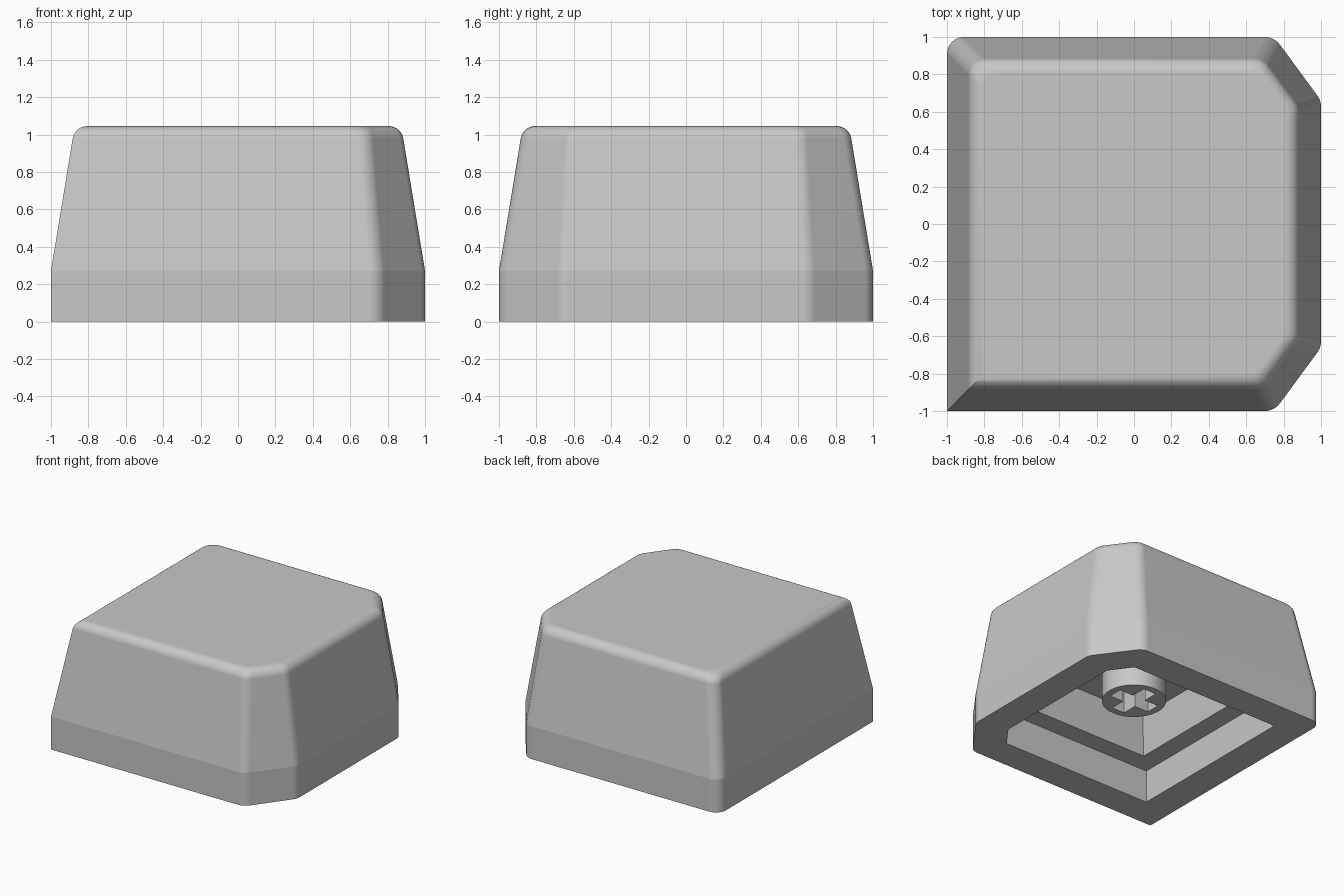
import bpy, bmesh, math
from mathutils import Vector

if "Cube" in bpy.data.objects:
    bpy.data.objects.remove(bpy.data.objects["Cube"], do_unlink=True)

grey = bpy.data.materials.new("light_grey_plastic")
grey.use_nodes = True
grey.diffuse_color = (0.58, 0.58, 0.58, 1)
grey.node_tree.nodes["Principled BSDF"].inputs["Base Color"].default_value = (0.58, 0.58, 0.58, 1)

# Plan outline, anticlockwise: x, y, corner radius (zero keeps the corner sharp)
CORNERS = [(-1, -1, 0), (0.75, -1, 0.1), (1, -0.66, 0.1),
           (1, 0.66, 0.1), (0.75, 1, 0.1), (-1, 1, 0.09)]
ARC_STEPS = 6
SKIRT_Z = 0.27


def outline(inset, rounding):
    """Plan outline moved inwards, with filleted corners."""
    pts = [Vector(c[:2]) for c in CORNERS]
    result = []
    for i, p in enumerate(pts):
        a = (p - pts[i - 1]).normalized()
        b = (pts[(i + 1) % len(pts)] - p).normalized()
        n1, n2 = Vector((-a.y, a.x)), Vector((-b.y, b.x))
        bisector = (n1 + n2) / (1 + n1.dot(n2))
        radius = CORNERS[i][2] * rounding
        if not radius:
            result.append(p + bisector * inset)
            continue
        centre = p + bisector * (inset + radius)
        for k in range(ARC_STEPS + 1):
            t = k / ARC_STEPS
            turn = n1.angle(n2) * t
            normal = Vector((n1.x * math.cos(turn) - n1.y * math.sin(turn),
                             n1.x * math.sin(turn) + n1.y * math.cos(turn)))
            result.append(centre - normal * radius)
    return result


def add_object(name, bm):
    mesh = bpy.data.meshes.new(name)
    bm.to_mesh(mesh)
    bm.free()
    mesh.materials.append(grey)
    obj = bpy.data.objects.new(name, mesh)
    bpy.context.collection.objects.link(obj)
    return obj


# Cap shell: one loft from the inner ceiling, round the rim, up to the top
inner = [(0.46, 0.58), (0.41, SKIRT_Z), (0.25, SKIRT_Z), (0.25, 0)]
outer = [(0, 0), (0, SKIRT_Z)]
for k in range(9):
    t = math.radians(9.3 + (90 - 9.3) * k / 8)
    outer.append((0.195 - 0.08 * math.cos(t), 0.965 + 0.08 * math.sin(t)))

bm = bmesh.new()
rings = []
for group, rounding in ((inner, 0.03), (outer, 1)):
    for inset, z in group:
        rings.append([bm.verts.new((p.x, p.y, z)) for p in outline(inset, rounding)])
bm.faces.new(rings[0])
for r, (low, high) in enumerate(zip(rings, rings[1:])):
    for i in range(len(low)):
        j = (i + 1) % len(low)
        face = bm.faces.new((low[i], low[j], high[j], high[i]))
        face.smooth = r >= len(inner)
bm.faces.new(rings[-1]).smooth = True
bmesh.ops.recalc_face_normals(bm, faces=bm.faces)
for e in bm.edges:
    on_skirt = all(abs(v.co.z - SKIRT_Z) < 0.001 for v in e.verts)
    e.smooth = not on_skirt and e.calc_face_angle(0) < math.radians(35)
cap = add_object("cap_shell", bm)
weighted = cap.modifiers.new("even_shading", 'WEIGHTED_NORMAL')
weighted.keep_sharp = True

# Stem: a round post with a cross-shaped socket
bm = bmesh.new()
bmesh.ops.create_cone(bm, cap_ends=True, segments=48, radius1=0.242, radius2=0.242, depth=0.33)
bmesh.ops.translate(bm, verts=bm.verts, vec=(0, 0, SKIRT_Z + 0.165))
stem = add_object("stem", bm)

cutters = []
for name, size in (("socket_x", (0.37, 0.115, 0.56)), ("socket_y", (0.115, 0.37, 0.56))):
    bm = bmesh.new()
    bmesh.ops.create_cube(bm, size=1)
    bmesh.ops.scale(bm, verts=bm.verts, vec=size)
    bmesh.ops.translate(bm, verts=bm.verts, vec=(0, 0, SKIRT_Z))
    cutter = add_object(name, bm)
    cutter.hide_render = True
    cutters.append(cutter)
    cut = stem.modifiers.new(name, 'BOOLEAN')
    cut.operation, cut.solver, cut.object = 'DIFFERENCE', 'EXACT', cutter

# Bake the socket into the stem and drop the cutters
bpy.context.view_layer.update()
baked = bpy.data.meshes.new_from_object(stem.evaluated_get(bpy.context.evaluated_depsgraph_get()))
stem.modifiers.clear()
stem.data = baked
for cutter in cutters:
    bpy.data.objects.remove(cutter, do_unlink=True)
bpy.ops.object.select_all(action='DESELECT')
stem.select_set(True)
bpy.context.view_layer.objects.active = stem
bpy.ops.object.shade_smooth_by_angle(angle=math.radians(30))
